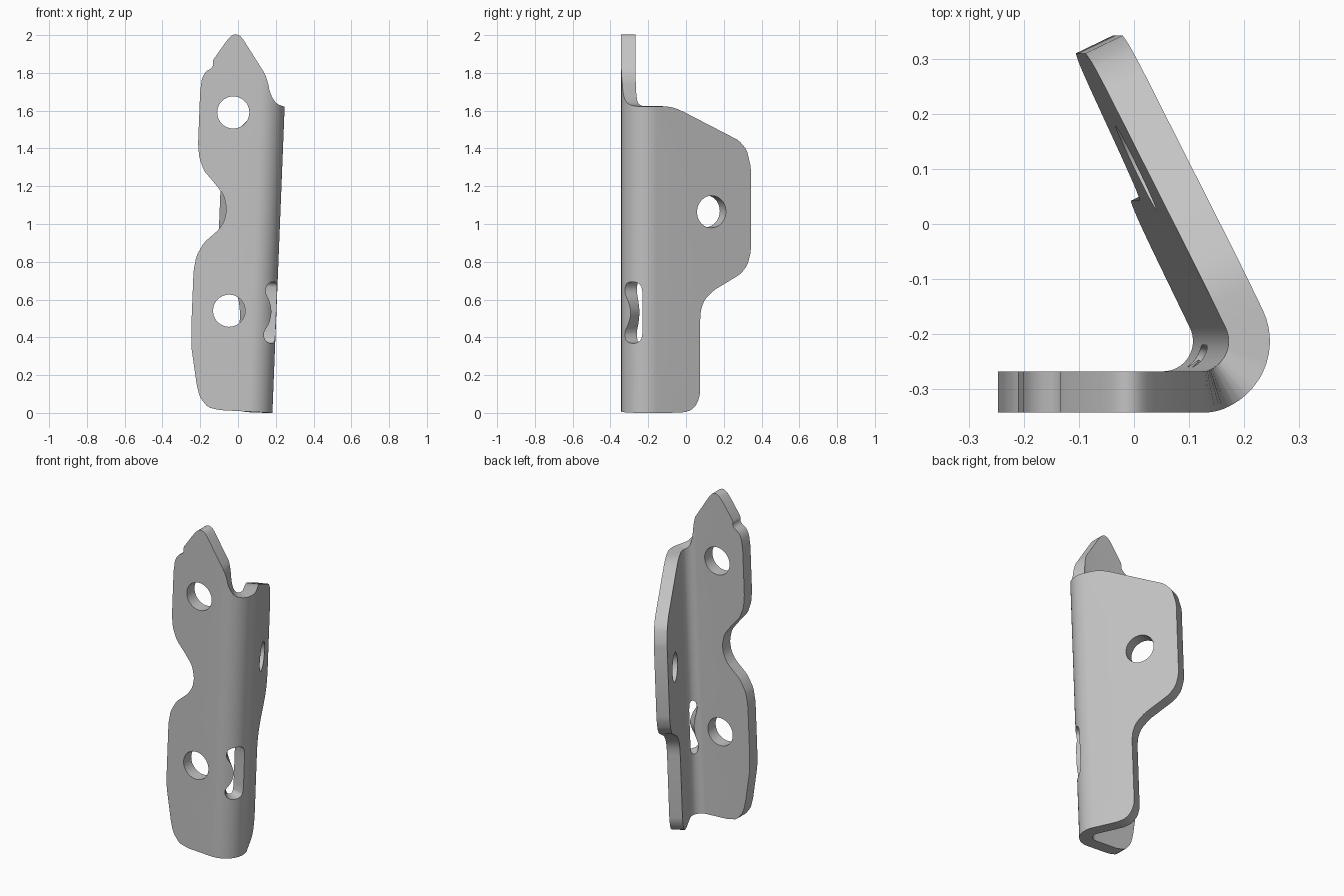
import bpy, bmesh, math
from mathutils import Vector

cube = bpy.data.objects.get("Cube")
if cube:
    bpy.data.objects.remove(cube, do_unlink=True)

THICK = 0.075                    # sheet thickness
RADIUS = 0.13                    # outer bend radius
ANGLE = math.radians(115.8)      # how far the flange is folded
LENGTH = RADIUS * ANGLE          # developed length of the bend
TILT = 0.04                      # lean of the fold line
FOLD_X, FRONT_Y = 0.052, -0.343
CENTRE_Y = FRONT_Y + RADIUS
END_Y = CENTRE_Y - RADIUS * math.cos(ANGLE)
END_X = FOLD_X + RADIUS * math.sin(ANGLE)


def flat_front(x, z):
    """Front plate position -> developed sheet position."""
    return (x - TILT * z - FOLD_X, z + TILT * x)


def flat_flange(y, z):
    """Folded flange position -> developed sheet position."""
    run = (y - END_Y) / math.sin(ANGLE)
    x = END_X + run * math.cos(ANGLE) + TILT * z
    return (LENGTH + run, z + TILT * x)


def fold(s, depth, q):
    """Developed sheet position -> folded, leaning position."""
    a = min(max(s / RADIUS, 0), ANGLE)
    run = min(s, 0) + max(s - LENGTH, 0)
    r = RADIUS - depth
    p = FOLD_X + r * math.sin(a) + run * math.cos(a)
    y = CENTRE_Y - r * math.cos(a) + run * math.sin(a)
    return Vector((p + TILT * q, y, q - TILT * p))


def soften(points, cut=0.012):
    """Clip every corner of a closed outline a little."""
    out = []
    pts = [Vector(p) for p in points]
    for i, p in enumerate(pts):
        for other in (pts[i - 1], pts[(i + 1) % len(pts)]):
            d = other - p
            out.append(p + d.normalized() * min(cut, d.length * 0.25))
    return out


def circle(centre, radius=0.085, n=40):
    return [Vector((centre[0] + radius * math.cos(2 * math.pi * i / n),
                    centre[1] + radius * math.sin(2 * math.pi * i / n)))
            for i in range(n)]


# Outline of the developed sheet: front plate, then bend, then flange
front = [(-0.1, 0.015), (-0.16, 0.03), (-0.2, 0.08), (-0.217, 0.14),
         (-0.247, 0.35), (-0.247, 0.45), (-0.235, 0.75), (-0.22, 0.83),
         (-0.18, 0.9), (-0.1, 0.97), (-0.07, 1.02), (-0.06, 1.08),
         (-0.075, 1.15), (-0.12, 1.21), (-0.18, 1.28), (-0.205, 1.35),
         (-0.211, 1.42), (-0.2, 1.7), (-0.19, 1.77), (-0.17, 1.805),
         (-0.142, 1.82), (-0.13, 1.84), (-0.135, 1.86), (-0.065, 1.96),
         (-0.04, 1.99), (-0.015, 2.003), (0.01, 1.995), (0.03, 1.97)]
bend_top = [(0.02, 1.796), (0.039, 1.746), (0.048, 1.707),
            (0.07, 1.665), (0.1, 1.64), (0.15, 1.63)]
flange = [(-0.1, 1.62), (-0.06, 1.612), (-0.02, 1.595), (0.28, 1.44),
          (0.322, 1.39), (0.343, 1.3), (0.343, 0.85), (0.325, 0.78),
          (0.29, 0.735), (0.25, 0.71), (0.15, 0.65), (0.1, 0.6),
          (0.08, 0.55), (0.075, 0.5), (0.075, 0.1), (0.06, 0.05),
          (0.03, 0.015), (-0.01, 0.003), (-0.05, 0.001)]
outline = ([flat_front(*p) for p in front] + bend_top
           + [flat_flange(*p) for p in flange] + [(0.15, 0.007)])

# Waisted slot running along the bend
slot = [(0.07, 0.66), (0.085, 0.69), (0.115, 0.7), (0.15, 0.7),
        (0.178, 0.685), (0.187, 0.65), (0.187, 0.425), (0.178, 0.39),
        (0.15, 0.375), (0.115, 0.375), (0.085, 0.385), (0.07, 0.415),
        (0.075, 0.44), (0.105, 0.48), (0.122, 0.537), (0.105, 0.59),
        (0.075, 0.635)]

loops = [soften(outline), soften(slot),
         circle(flat_front(-0.025, 1.588)),
         circle(flat_front(-0.047, 0.54)),
         circle(flat_flange(0.135, 1.063))]

# Fill the flat sheet with its holes
bm = bmesh.new()
edges = []
for loop in loops:
    vs = [bm.verts.new((p[0], 0, p[1])) for p in loop]
    edges += [bm.edges.new((vs[i - 1], vs[i])) for i in range(len(vs))]
bmesh.ops.triangle_fill(bm, edges=edges, use_beauty=True,
                        normal=(0, -1, 0))

# Crease lines across the bend
STEPS = 16
for i in range(STEPS + 1):
    bmesh.ops.bisect_plane(bm, geom=bm.verts[:] + bm.edges[:] + bm.faces[:],
                           dist=1e-5, plane_co=(LENGTH * i / STEPS, 0, 0),
                           plane_no=(1, 0, 0))

# Thicken the sheet, then fold it
sheet_faces = bm.faces[:]
rim = [e for e in bm.edges if len(e.link_faces) == 1]
inner = {v: bm.verts.new((v.co.x, THICK, v.co.z)) for v in bm.verts[:]}
for f in sheet_faces:
    bm.faces.new([inner[v] for v in reversed(f.verts)])
for e in rim:
    a, b = e.verts
    bm.faces.new((a, b, inner[b], inner[a]))
for v in bm.verts:
    v.co = fold(*v.co)
bmesh.ops.recalc_face_normals(bm, faces=bm.faces[:])

mesh = bpy.data.meshes.new("folded_bracket")
bm.to_mesh(mesh)
bm.free()
bracket = bpy.data.objects.new("folded_bracket", mesh)
bpy.context.collection.objects.link(bracket)

# Plain grey metal
metal = bpy.data.materials.new("grey_metal")
metal.use_nodes = True
colour = (0.55, 0.55, 0.55, 1)
metal.diffuse_color = colour
for node in metal.node_tree.nodes:
    if node.type == "BSDF_PRINCIPLED":
        node.inputs["Base Color"].default_value = colour
mesh.materials.append(metal)

bpy.ops.object.select_all(action="DESELECT")
bracket.select_set(True)
bpy.context.view_layer.objects.active = bracket
bpy.ops.object.shade_smooth_by_angle(angle=math.radians(30))
